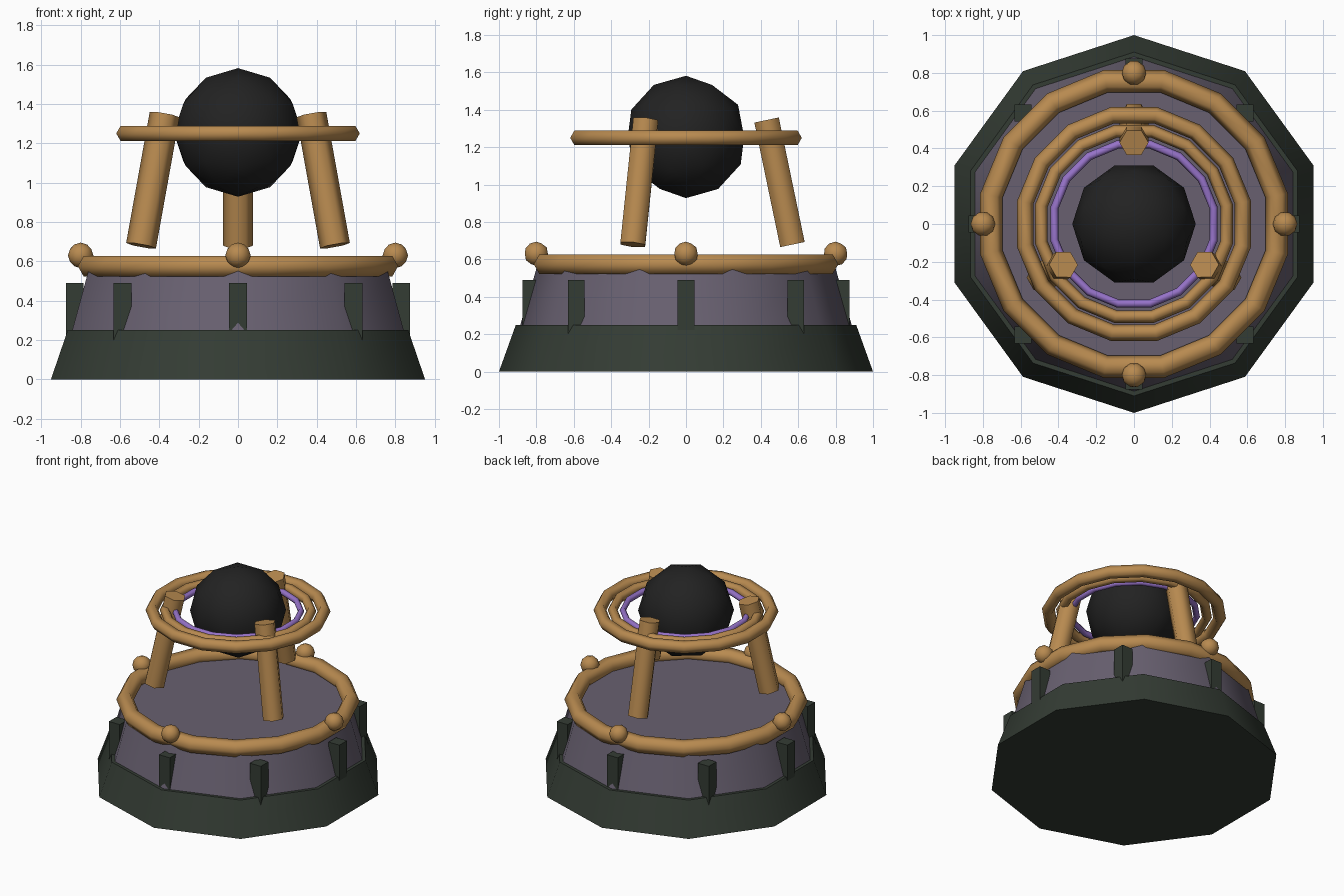
import bpy, bmesh
from math import sin, cos, pi, radians
from mathutils import Matrix, Vector

cube = bpy.data.objects.get("Cube")
if cube:
    bpy.data.objects.remove(cube, do_unlink=True)


def material(name, *rgb):
    m = bpy.data.materials.new(name)
    m.use_nodes = True
    m.diffuse_color = (*rgb, 1)
    m.node_tree.nodes["Principled BSDF"].inputs["Base Color"].default_value = (*rgb, 1)
    return m


dark_green = material("dark green", .034, .045, .034)
slate = material("purple grey stone", .138, .117, .162)
bronze = material("bronze", .48, .255, .08)
black = material("black", .016, .016, .016)
violet = material("violet", .305, .17, .58)


def finish(name, bm, mat):
    """Turn a bmesh into a smooth-shaded object with sharp rims."""
    bmesh.ops.recalc_face_normals(bm, faces=bm.faces)
    mesh = bpy.data.meshes.new(name)
    bm.to_mesh(mesh)
    bm.free()
    mesh.materials.append(mat)
    ob = bpy.data.objects.new(name, mesh)
    bpy.context.collection.objects.link(ob)
    bpy.ops.object.select_all(action='DESELECT')
    ob.select_set(True)
    bpy.context.view_layer.objects.active = ob
    bpy.ops.object.shade_smooth_by_angle(angle=radians(62))
    return ob


def circle(n, r, z, phase):
    return [Vector((r * cos(phase + 2 * pi * i / n), r * sin(phase + 2 * pi * i / n), z))
            for i in range(n)]


def frustum(name, n, r0, z0, r1, z1, phase, mat, matrix=Matrix()):
    bm = bmesh.new()
    low = [bm.verts.new(matrix @ p) for p in circle(n, r0, z0, phase)]
    high = [bm.verts.new(matrix @ p) for p in circle(n, r1, z1, phase)]
    bm.faces.new(low[::-1])
    bm.faces.new(high)
    for i in range(n):
        j = (i + 1) % n
        bm.faces.new((low[i], low[j], high[j], high[i]))
    return finish(name, bm, mat)


def ring(name, major, minor, z, mat, n=16, sides=6):
    """Torus with flats facing the four axes and a hexagonal section."""
    bm = bmesh.new()
    loops = []
    for k in range(sides):
        a = 2 * pi * k / sides
        pts = circle(n, major + minor * cos(a), z + minor * sin(a), pi / n)
        loops.append([bm.verts.new(p) for p in pts])
    for k in range(sides):
        a, b = loops[k], loops[(k + 1) % sides]
        for i in range(n):
            j = (i + 1) % n
            bm.faces.new((a[i], a[j], b[j], b[i]))
    return finish(name, bm, mat)


def ball(name, r, loc, mat):
    bm = bmesh.new()
    m = Matrix.Translation(loc) @ Matrix.Rotation(-pi / 2, 4, 'Z')
    bmesh.ops.create_icosphere(bm, subdivisions=2, radius=r, matrix=m)
    return finish(name, bm, mat)


# Ten-sided plinth and drum
frustum("plinth", 10, 1, 0, .91, .25, pi / 2, dark_green)
frustum("drum", 10, .9, .2, .8, .55, pi / 2, slate)

# Eight square buttresses, all aligned with the axes
for i, p in enumerate(circle(8, .83, .345, 0)):
    bm = bmesh.new()
    m = Matrix.Translation(p) @ Matrix.Diagonal((.09, .09, .29, 1))
    bmesh.ops.create_cube(bm, size=1, matrix=m)
    finish(f"buttress_{i + 1}", bm, dark_green)

# Rim ring with four knobs
ring("rim_ring", .77, .06, .575, bronze)
for i, p in enumerate(circle(4, .8, .63, 0)):
    ball(f"rim_knob_{i + 1}", .065, p, bronze)

# Three leaning hexagonal posts
for i in range(3):
    turn = Matrix.Rotation(2 * pi * i / 3, 4, 'Z')
    lean = Matrix.Translation((0, .5, 1.0125)) @ Matrix.Rotation(.205, 4, 'X')
    frustum(f"post_{i + 1}", 6, .077, -.34, .077, .34, 0, bronze, turn @ lean)

# Floating rings around the orb
ring("outer_ring", .587, .044, 1.25, bronze)
ring("middle_ring", .5, .034, 1.25, bronze)
ring("glowing_ring", .43, .022, 1.25, violet)
ball("orb", .327, (0, 0, 1.255), black)
